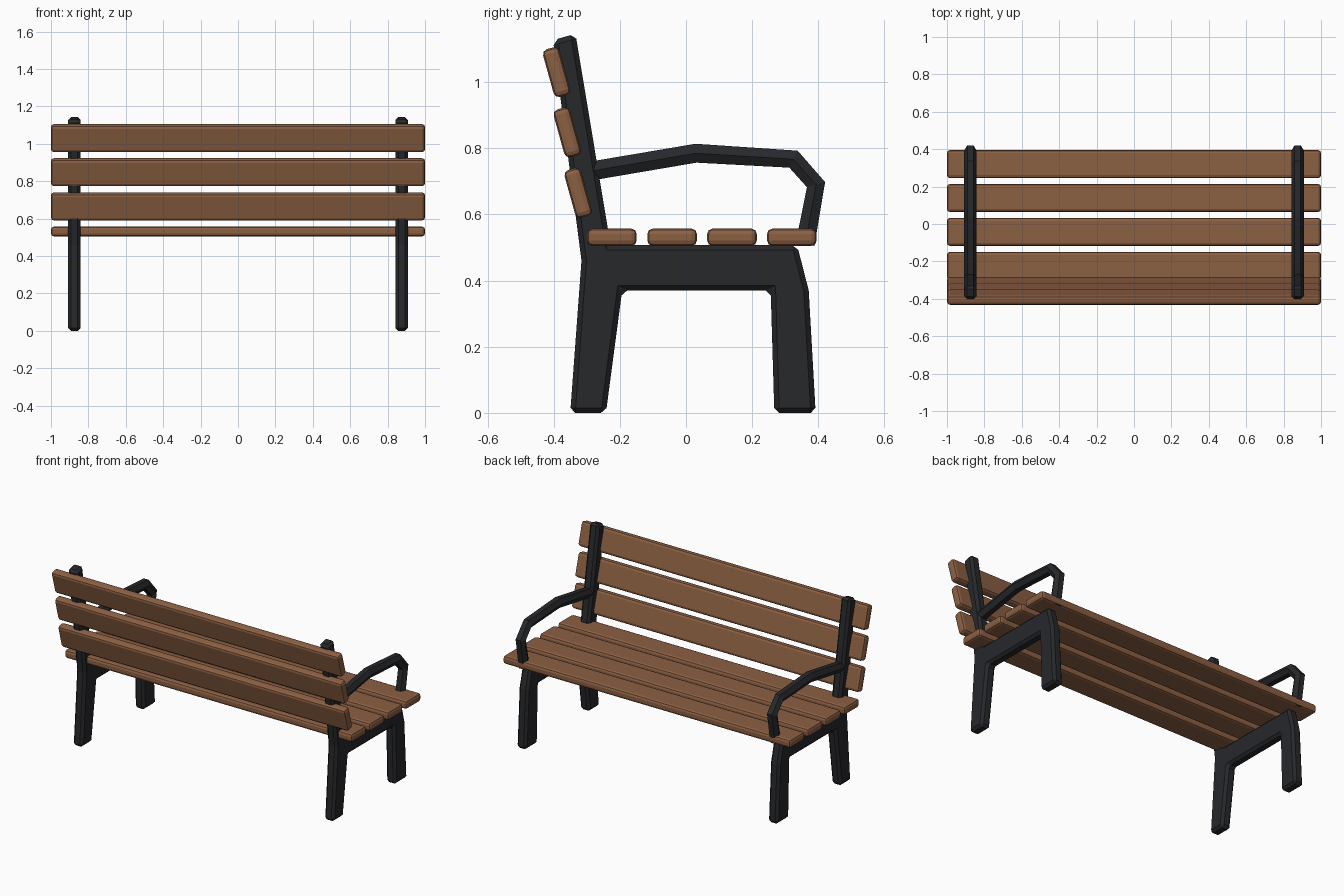
import bpy, bmesh, math

if "Cube" in bpy.data.objects:
    bpy.data.objects.remove(bpy.data.objects["Cube"])


def material(name, rgb):
    m = bpy.data.materials.new(name)
    m.diffuse_color = (*rgb, 1)
    m.use_nodes = True
    m.node_tree.nodes["Principled BSDF"].inputs["Base Color"].default_value = m.diffuse_color
    return m


WOOD = material("wood", (0.26, 0.115, 0.055))
IRON = material("iron", (0.02, 0.021, 0.024))


def finish(name, bm, mat, bevel, segments):
    bmesh.ops.recalc_face_normals(bm, faces=bm.faces)
    me = bpy.data.meshes.new(name)
    bm.to_mesh(me)
    bm.free()
    me.materials.append(mat)
    ob = bpy.data.objects.new(name, me)
    bpy.context.collection.objects.link(ob)
    mod = ob.modifiers.new("bevel", 'BEVEL')
    mod.width, mod.segments = bevel, segments
    mod.limit_method, mod.angle_limit = 'ANGLE', math.radians(25)
    return ob


def slat(name, y, z, tilt=0):
    bm = bmesh.new()
    bmesh.ops.create_cube(bm, size=1)
    bmesh.ops.scale(bm, vec=(2, 0.15, 0.052), verts=bm.verts)
    ob = finish(name, bm, WOOD, 0.016, 2)
    ob.location = (0, y, z)
    ob.rotation_euler.x = tilt


# Seat slats, flat across the frames
for i, y in enumerate((-0.224, -0.042, 0.139, 0.32)):
    slat(f"seat_slat_{i + 1}", y, 0.531)

# Backrest slats, leaning backwards
for i, (y, z) in enumerate(((-0.326, 0.665), (-0.359, 0.848), (-0.391, 1.03))):
    slat(f"back_slat_{i + 1}", y, z, math.radians(105.5))

# Side frame: legs, seat beam and back post in one outline (y, z)
OUTLINE = [(-0.35, 0), (-0.242, 0), (-0.193, 0.37), (0.256, 0.37), (0.267, 0),
           (0.392, 0), (0.371, 0.37), (0.336, 0.507), (-0.228, 0.507),
           (-0.334, 1.146), (-0.402, 1.127), (-0.316, 0.46)]
# Armrest centre line (y, z)
ARM = [(-0.30, 0.729), (0.03, 0.785), (0.325, 0.767), (0.393, 0.69), (0.36, 0.51)]


def side_frame(name, x):
    bm = bmesh.new()
    face = bm.faces.new([bm.verts.new((x - 0.033, y, z)) for y, z in OUTLINE])
    ext = bmesh.ops.extrude_face_region(bm, geom=[face], use_keep_orig=True)
    new = [g for g in ext["geom"] if isinstance(g, bmesh.types.BMVert)]
    bmesh.ops.translate(bm, vec=(0.066, 0, 0), verts=new)
    finish(name, bm, IRON, 0.015, 1)


def armrest(name, x):
    # Six-sided bar along the path
    cu = bpy.data.curves.new(name, 'CURVE')
    cu.dimensions = '3D'
    cu.bevel_depth, cu.bevel_resolution = 0.033, 1
    cu.use_fill_caps = True
    sp = cu.splines.new('POLY')
    sp.points.add(len(ARM) - 1)
    for p, (y, z) in zip(sp.points, ARM):
        p.co = (x, y, z, 1)
    sp.use_smooth = False
    cu.materials.append(IRON)
    ob = bpy.data.objects.new(name, cu)
    bpy.context.collection.objects.link(ob)


for side, x in (("left", -0.875), ("right", 0.875)):
    side_frame(f"{side}_frame", x)
    armrest(f"{side}_armrest", x)
